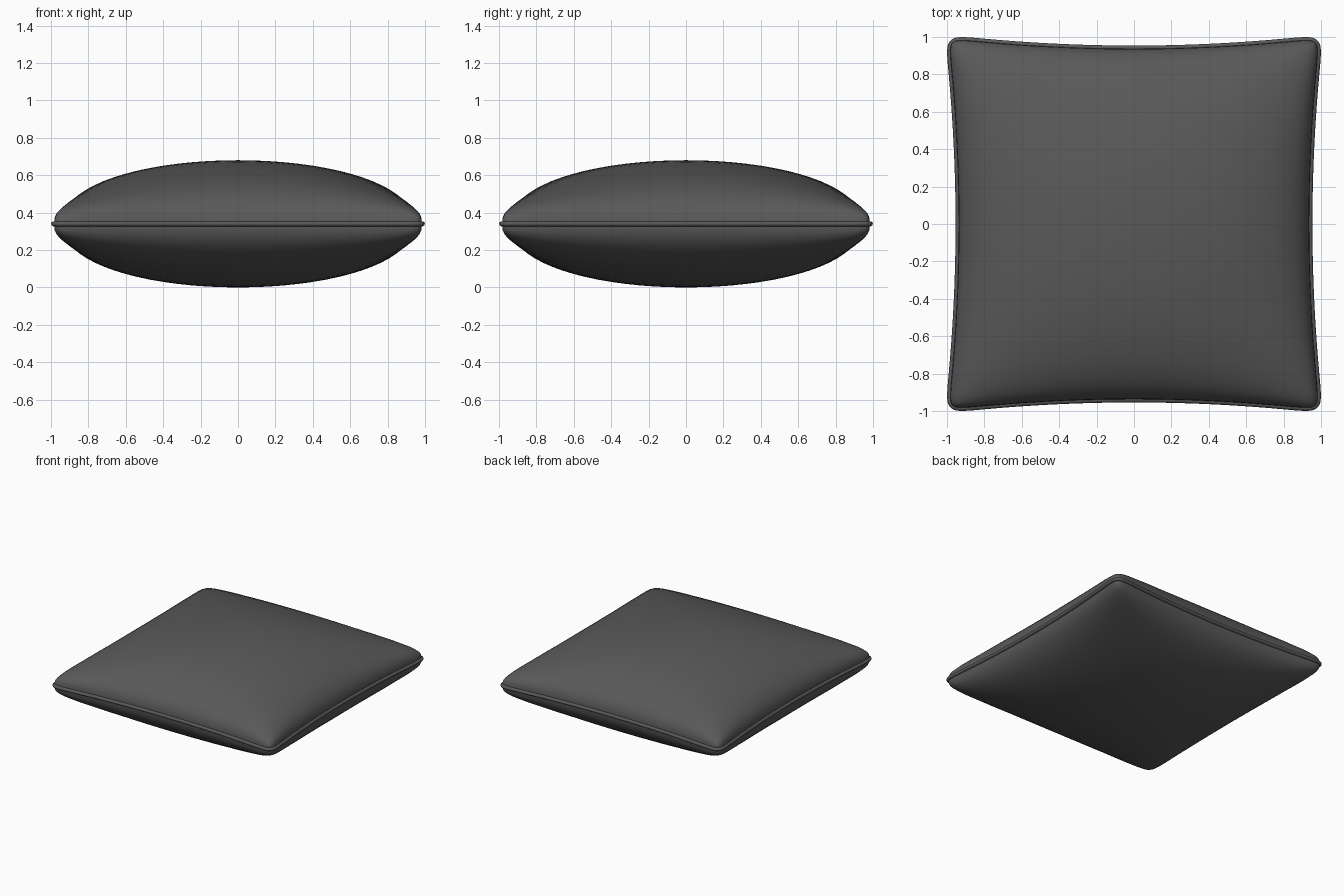
import bpy, bmesh, math

if "Cube" in bpy.data.objects:
    bpy.data.objects.remove(bpy.data.objects["Cube"])

N = 36          # grid divisions per side
HALF_H = 0.34   # half thickness, also the seam height

cloth = bpy.data.materials.new("dark_cloth")
cloth.diffuse_color = (0.1, 0.1, 0.1, 1)
cloth.use_nodes = True
cloth.node_tree.nodes["Principled BSDF"].inputs["Base Color"].default_value = cloth.diffuse_color


def plan(u, v):
    """Map the unit square to the pinched, round-cornered plan shape."""
    c = 0.026 * abs(u * v) ** 26
    return (u * (0.938 + 0.057 * v * v - c),
            v * (0.938 + 0.057 * u * u - c))


def puff(u, v):
    """Height above the seam, plumper towards the corners."""
    e = 0.45 - 0.14 * u * u * v * v
    return HALF_H * (max(0, 1 - u * u) * max(0, 1 - v * v)) ** e


def add_mesh(name, bm):
    bmesh.ops.remove_doubles(bm, verts=bm.verts, dist=1e-5)
    bmesh.ops.recalc_face_normals(bm, faces=bm.faces)
    me = bpy.data.meshes.new(name)
    bm.to_mesh(me)
    bm.free()
    me.materials.append(cloth)
    ob = bpy.data.objects.new(name, me)
    bpy.context.collection.objects.link(ob)
    bpy.ops.object.select_all(action='DESELECT')
    ob.select_set(True)
    bpy.context.view_layer.objects.active = ob
    bpy.ops.object.shade_smooth_by_angle(angle=math.radians(60))


# samples bunch up towards the edges, where the cloth turns sharply
steps = [math.sin(math.pi * (i / N - 0.5)) for i in range(N + 1)]

# stuffed cushion: upper and lower puffed faces joined at the seam
bm = bmesh.new()
for side in (1, -1):
    grid = [[bm.verts.new((*plan(u, v), HALF_H + side * puff(u, v)))
             for v in steps] for u in steps]
    for i in range(N):
        for j in range(N):
            bm.faces.new((grid[i][j], grid[i + 1][j],
                          grid[i + 1][j + 1], grid[i][j + 1]))
add_mesh("cushion", bm)

# seam piping: small oval section swept round the edge
edge = [(s, -1) for s in steps[:-1]] + [(1, s) for s in steps[:-1]]
edge += [(-u, -v) for u, v in edge]
path = [plan(u, v) for u, v in edge]
M, K = len(path), 10
bm = bmesh.new()
rings = []
for i, (x, y) in enumerate(path):
    ax, ay = path[i - 1]
    bx, by = path[(i + 1) % M]
    length = math.hypot(bx - ax, by - ay)
    nx, ny = (by - ay) / length, (ax - bx) / length
    ring = []
    for k in range(K):
        a = 2 * math.pi * k / K
        r = 0.016 * math.cos(a)
        ring.append(bm.verts.new((x + nx * r, y + ny * r,
                                  HALF_H + 0.014 * math.sin(a))))
    rings.append(ring)
for i in range(M):
    r0, r1 = rings[i], rings[(i + 1) % M]
    for k in range(K):
        m = (k + 1) % K
        bm.faces.new((r0[k], r1[k], r1[m], r0[m]))
add_mesh("seam_piping", bm)
